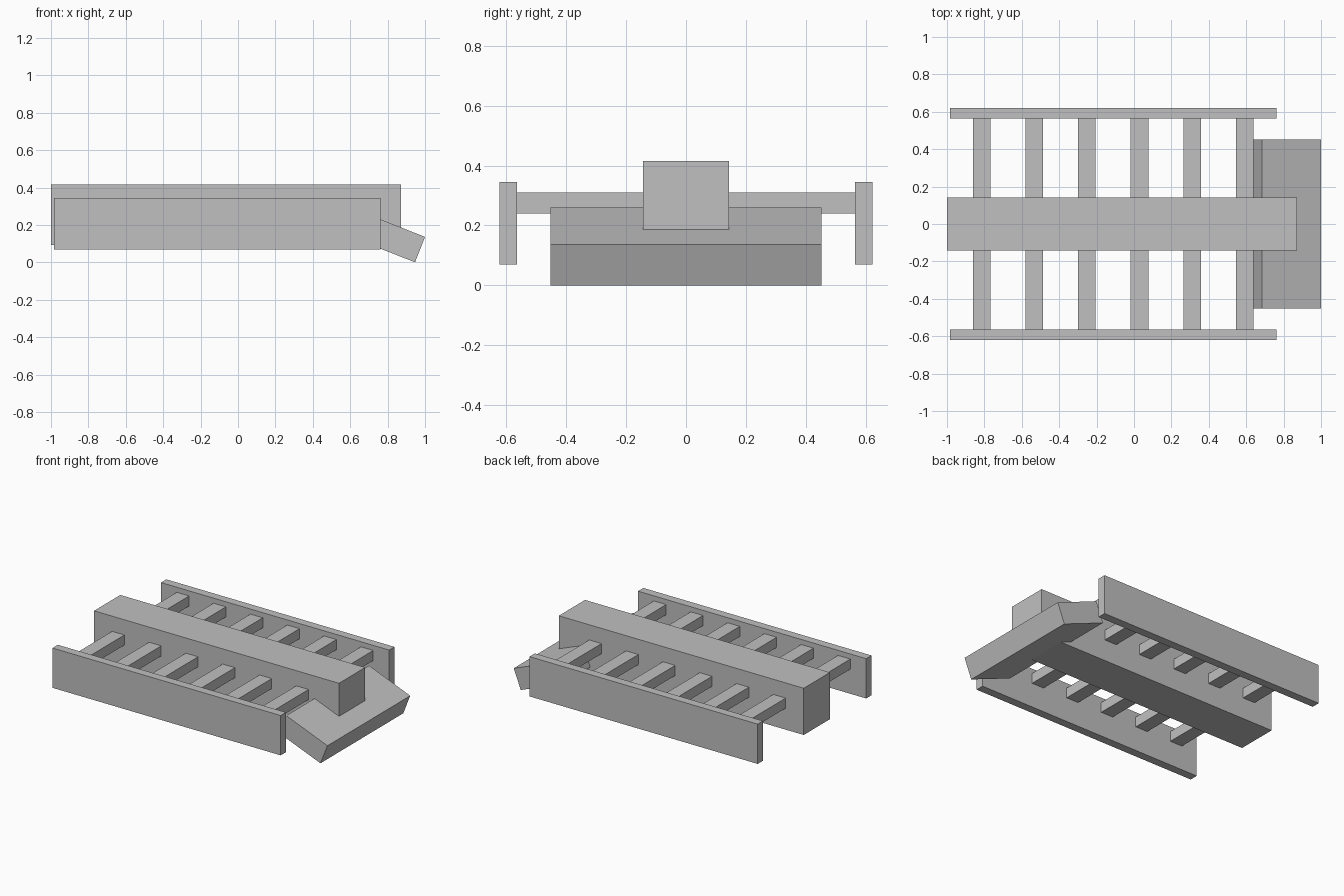
import bpy
import math
from mathutils import Matrix, Vector

cube = bpy.data.objects.get("Cube")
if cube:
    bpy.data.objects.remove(cube, do_unlink=True)

# Single flat grey
grey = bpy.data.materials.new("plain grey")
grey.use_nodes = True
colour = (0.53, 0.53, 0.53, 1)
grey.diffuse_color = colour
grey.node_tree.nodes["Principled BSDF"].inputs["Base Color"].default_value = colour


def box(name, size, centre, tilt=0):
    """Box of the given size, tilted about y, with its transform baked in."""
    bpy.ops.mesh.primitive_cube_add(size=1)
    obj = bpy.context.object
    obj.name = name
    obj.data.transform(Matrix.Translation(centre)
                       @ Matrix.Rotation(tilt, 4, "Y")
                       @ Matrix.Diagonal((*size, 1)))
    obj.data.materials.append(grey)
    return obj


# Central beam
box("central_beam", (1.872, 0.286, 0.323), (-0.064, 0, 0.2535))

# Side rails
for side, y in (("front", -0.592), ("back", 0.592)):
    box(side + "_rail", (1.744, 0.058, 0.275), (-0.111, y, 0.2075))

# Cross rungs running through the beam to both rails
for i in range(6):
    box("rung_%d" % (i + 1), (0.094, 1.13, 0.07), (-0.815 + i * 0.2815, 0, 0.275))

# Sloping end plate, placed from its top outer edge
tilt = math.radians(21.5)
length, thickness = 0.338, 0.146
offset = Matrix.Rotation(tilt, 3, "Y") @ Vector((-length / 2, 0, -thickness / 2))
box("end_ramp", (length, 0.904, thickness), Vector((1, 0, 0.136)) + offset, tilt)
